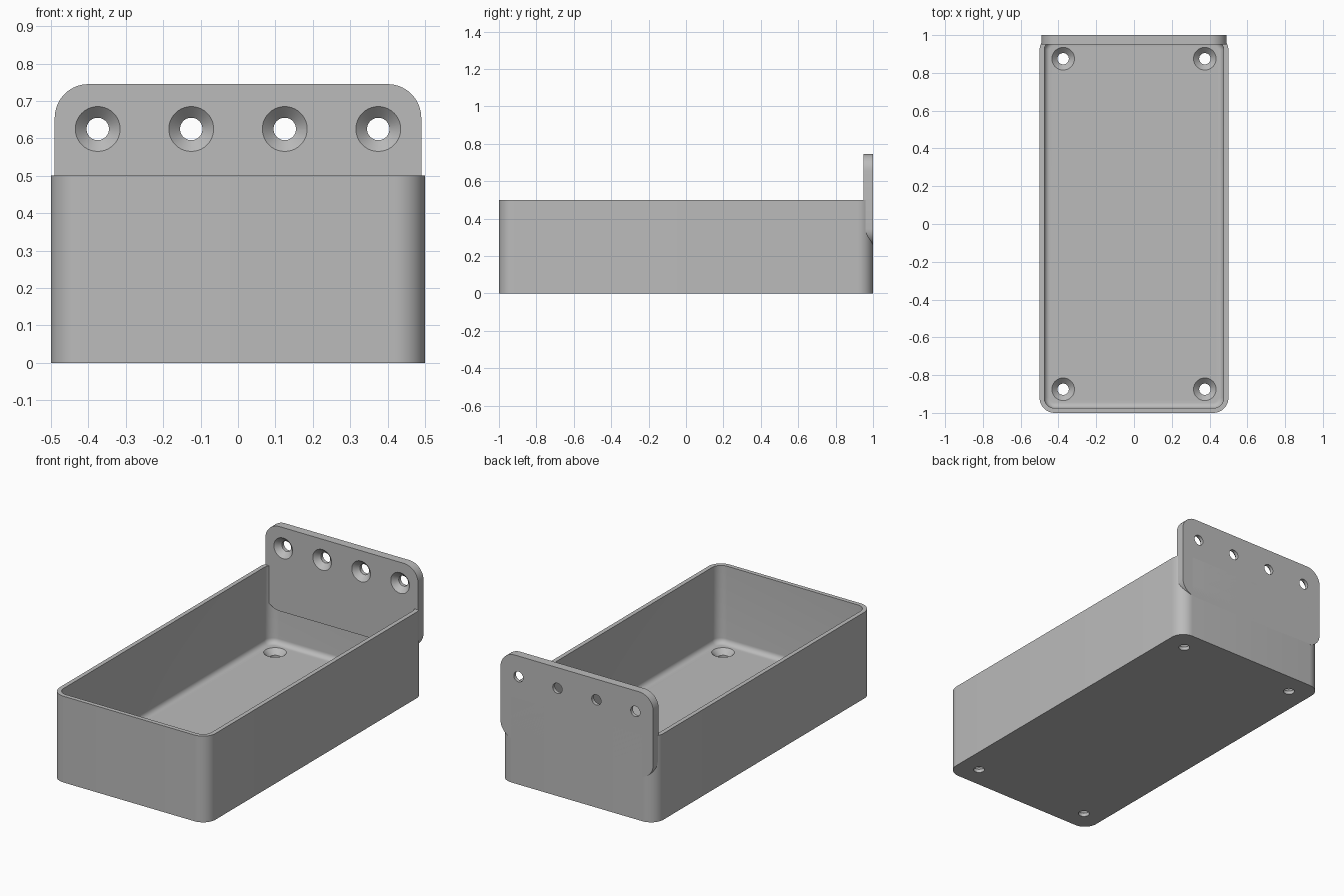
import bpy, bmesh, math
from mathutils import Matrix

old = bpy.data.objects.get("Cube")
if old:
    bpy.data.objects.remove(old, do_unlink=True)

grey = bpy.data.materials.new("plain_grey")
grey.use_nodes = True
colour = (0.5, 0.5, 0.5, 1)
grey.diffuse_color = colour
grey.node_tree.nodes["Principled BSDF"].inputs["Base Color"].default_value = colour


def rounded_ring(hx, hy, r, z, steps=10):
    """Outline of a rounded rectangle at height z."""
    pts = []
    for k, (sx, sy) in enumerate([(1, 1), (-1, 1), (-1, -1), (1, -1)]):
        for i in range(steps + 1):
            a = math.pi / 2 * (k + i / steps)
            pts.append((sx * (hx - r) + r * math.cos(a), sy * (hy - r) + r * math.sin(a), z))
    return pts


def circle_ring(r, z, n=40):
    return [(r * math.cos(math.tau * i / n), r * math.sin(math.tau * i / n), z) for i in range(n)]


def loft(name, rings, matrices=(Matrix(),)):
    """Closed solid through a stack of rings, repeated for each matrix."""
    bm = bmesh.new()
    for m in matrices:
        loops = [[bm.verts.new(m @ Matrix.Translation(p).translation) for p in ring] for ring in rings]
        for a, b in zip(loops, loops[1:]):
            for i in range(len(a)):
                j = (i + 1) % len(a)
                bm.faces.new((a[i], a[j], b[j], b[i]))
        bm.faces.new(loops[0][::-1])
        bm.faces.new(loops[-1])
    bmesh.ops.recalc_face_normals(bm, faces=bm.faces)
    mesh = bpy.data.meshes.new(name)
    bm.to_mesh(mesh)
    bm.free()
    mesh.materials.append(grey)
    ob = bpy.data.objects.new(name, mesh)
    bpy.context.collection.objects.link(ob)
    return ob


def activate(ob):
    bpy.ops.object.select_all(action="DESELECT")
    ob.select_set(True)
    bpy.context.view_layer.objects.active = ob


def drill(ob, cutter):
    """Cut the screw holes, then shade the curved walls smooth."""
    mod = ob.modifiers.new("screw_holes", "BOOLEAN")
    mod.operation, mod.solver, mod.object = "DIFFERENCE", "EXACT", cutter
    activate(ob)
    bpy.ops.object.modifier_apply(modifier=mod.name)
    bpy.data.objects.remove(cutter, do_unlink=True)
    bpy.ops.object.shade_smooth_by_angle(angle=math.radians(30))


# Tray: outer wall, rim, inner wall and a filleted floor
WALL, FLOOR, CORNER, FILLET = 0.025, 0.05, 0.08, 0.03
rings = [rounded_ring(0.5, 1, CORNER, z) for z in (0, 0.5)]
rings.append(rounded_ring(0.5 - WALL, 1 - WALL, CORNER - WALL, 0.5))
for i in range(9):
    a = math.pi / 2 * i / 8
    inset = WALL + FILLET * (1 - math.cos(a))
    rings.append(rounded_ring(0.5 - inset, 1 - inset, CORNER - inset,
                              FLOOR + FILLET * (1 - math.sin(a))))
tray = loft("tray", rings)

# Countersunk hole shape, measured from the face the screw enters
THICK = 0.05
hole = [circle_ring(0.03, -THICK - 0.02), circle_ring(0.03, -0.03),
        circle_ring(0.06, 0), circle_ring(0.06, 0.01)]
floor_spots = [Matrix.Translation((x, y, FLOOR)) for x in (-0.375, 0.375) for y in (-0.875, 0.875)]
drill(tray, loft("floor_cutter", hole, floor_spots))

# Upright mounting plate at the back, with a row of four holes
upright = Matrix.Translation((0, 0.95, 0.5)) @ Matrix.Rotation(math.pi / 2, 4, "X")
plate = loft("mounting_plate",
             [rounded_ring(0.49, 0.245, 0.09, z) for z in (-THICK, 0)], [upright])
plate_spots = [upright @ Matrix.Translation((x, 0.125, 0)) for x in (-0.375, -0.125, 0.125, 0.375)]
drill(plate, loft("plate_cutter", hole, plate_spots))
